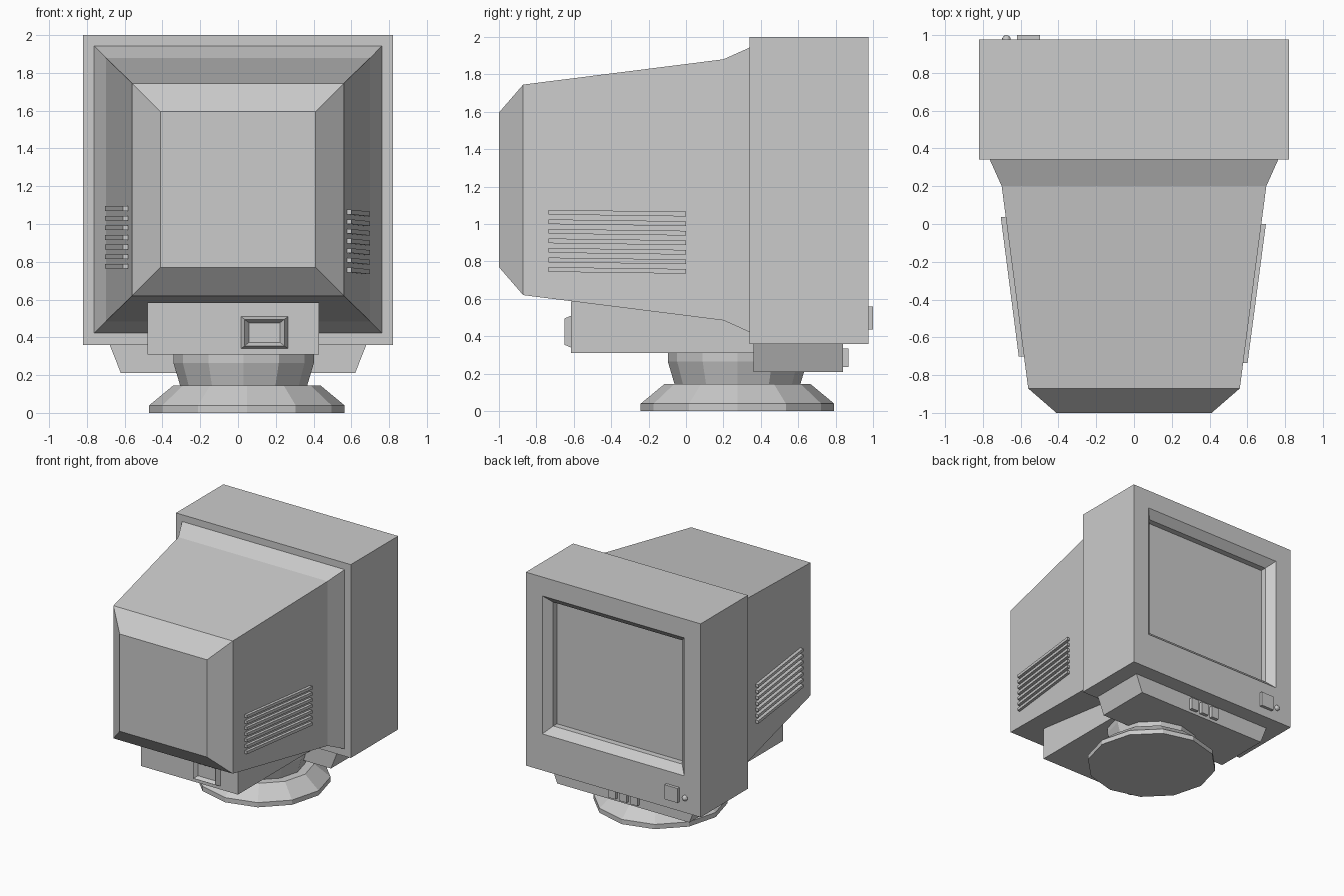
import bpy, bmesh, math

if "Cube" in bpy.data.objects:
    bpy.data.objects.remove(bpy.data.objects["Cube"])


def loft(name, rings):
    """Skin a list of equal-length point rings and cap both ends."""
    bm = bmesh.new()
    loops = [[bm.verts.new(p) for p in ring] for ring in rings]
    for a, b in zip(loops, loops[1:]):
        n = len(a)
        for i in range(n):
            j = (i + 1) % n
            bm.faces.new((a[i], a[j], b[j], b[i]))
    bm.faces.new(loops[0])
    bm.faces.new(loops[-1])
    bmesh.ops.recalc_face_normals(bm, faces=bm.faces)
    mesh = bpy.data.meshes.new(name)
    bm.to_mesh(mesh)
    bm.free()
    obj = bpy.data.objects.new(name, mesh)
    bpy.context.collection.objects.link(obj)
    return obj


def rect(y, x0, x1, z0, z1):
    return [(x0, y, z0), (x1, y, z0), (x1, y, z1), (x0, y, z1)]


def box(name, x0, x1, y0, y1, z0, z1):
    return loft(name, [rect(y0, x0, x1, z0, z1), rect(y1, x0, x1, z0, z1)])


def turned(name, cx, cy, profile, sides=12):
    """Faceted lathe from (radius, z) pairs."""
    angles = [2 * math.pi * i / sides for i in range(sides)]
    return loft(name, [[(cx + r * math.cos(a), cy + r * math.sin(a), z)
                        for a in angles] for r, z in profile])


# Screen housing with stepped recess ending in the flat screen
loft("screen_housing", [
    rect(0.34, -0.82, 0.82, 0.36, 2.0),
    rect(0.975, -0.82, 0.82, 0.36, 2.0),
    rect(0.975, -0.665, 0.665, 0.67, 1.84),
    rect(0.915, -0.605, 0.605, 0.73, 1.78),
    rect(0.865, -0.605, 0.605, 0.73, 1.78),
])

# Tapered rear shell
loft("rear_shell", [rect(y, -w, w, z0, z1) for y, w, z0, z1 in (
    (0.345, 0.765, 0.42, 1.945),
    (0.20, 0.70, 0.485, 1.88),
    (-0.87, 0.56, 0.62, 1.745),
    (-1.0, 0.41, 0.77, 1.595))])

# Vent slats on both sides, following the shell taper
for i in range(7):
    h = 0.0125
    z = 0.757 + 0.051 * i
    loft(f"right_vent_slat_{i + 1}", [
        rect(-0.735, 0.57, 0.601, z - h, z + h),
        rect(0.0, 0.665, 0.698, z - 0.01 - h, z - 0.01 + h)])
    z = 0.776 + 0.051 * i
    loft(f"left_vent_slat_{i + 1}", [
        rect(-0.70, -0.61, -0.575, z - h, z + h),
        rect(0.037, -0.705, -0.67, z - h, z + h)])

# Lower rear box with a recessed socket
box("lower_rear_box", -0.48, 0.43, -0.615, 0.37, 0.31, 0.585)
loft("rear_socket", [rect(y, 0.14 - w, 0.14 + w, 0.425 - h, 0.425 + h)
                     for y, w, h in ((-0.61, 0.127, 0.087),
                                     (-0.65, 0.105, 0.07),
                                     (-0.62, 0.082, 0.052))])

# Control panel under the screen, narrower at the bottom
loft("control_panel", [
    [(-0.62, y, 0.21), (0.62, y, 0.21), (0.68, y, 0.362), (-0.68, y, 0.362)]
    for y in (0.36, 0.84)])
for i, x in enumerate((0.09, -0.015, -0.12)):
    box(f"panel_button_{i + 1}", x - 0.034, x + 0.034, 0.835, 0.868, 0.235, 0.335)

# Power button and indicator light
box("power_button", -0.62, -0.497, 0.97, 1.0, 0.437, 0.56)
bpy.ops.mesh.primitive_uv_sphere_add(segments=10, ring_count=6, radius=0.024,
                                     location=(-0.675, 0.976, 0.485))
bpy.context.object.name = "indicator_light"

# Swivel stand
turned("stand_base", 0.047, 0.275, [(0.517, 0), (0.517, 0.04), (0.39, 0.145)])
turned("stand_neck", 0.03, 0.275, [(0.335, 0.14), (0.372, 0.265), (0.372, 0.315)])
